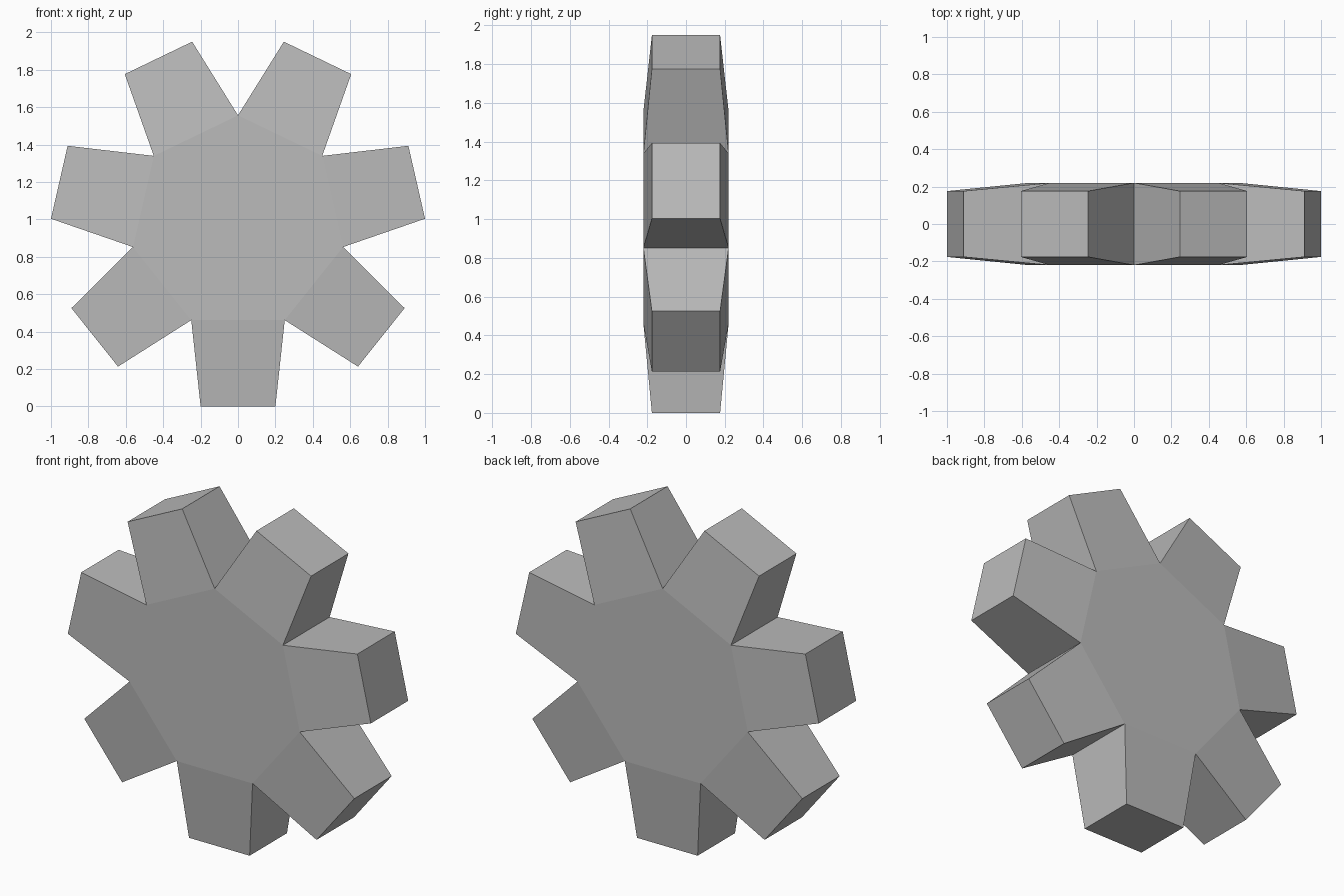
import bpy
import bmesh
from math import sin, cos, pi
from mathutils import Vector

cube = bpy.data.objects.get("Cube")
if cube:
    bpy.data.objects.remove(cube, do_unlink=True)

TEETH = 7
HUB_RADIUS = 0.576
HALF_DEPTH = 0.22
TIP_DISTANCE = 0.98
TIP_SCALE = 0.8
CENTRE_Z = 0.98

# Plain grey material
grey = bpy.data.materials.new("plain_grey")
grey.use_nodes = True
colour = (0.5, 0.5, 0.5, 1.0)
grey.diffuse_color = colour
grey.node_tree.nodes["Principled BSDF"].inputs["Base Color"].default_value = colour

bm = bmesh.new()

# Seven-sided hub, one corner pointing up
angles = [2 * pi * i / TEETH for i in range(TEETH)]
ring = [bm.verts.new((HUB_RADIUS * sin(a), -HALF_DEPTH, HUB_RADIUS * cos(a))) for a in angles]
front = bm.faces.new(ring)
back = bmesh.ops.extrude_face_region(bm, geom=[front], use_keep_orig=True)["geom"]
bmesh.ops.translate(bm, vec=(0, 2 * HALF_DEPTH, 0),
                    verts=[g for g in back if isinstance(g, bmesh.types.BMVert)])
bmesh.ops.recalc_face_normals(bm, faces=bm.faces)

# Tapered teeth pulled out of every rim face
rim = [f for f in bm.faces if abs(f.normal.y) < 0.5]
for tip in bmesh.ops.extrude_discrete_faces(bm, faces=rim)["faces"]:
    middle = tip.calc_center_median()
    outward = Vector((middle.x, 0, middle.z)).normalized()
    for v in tip.verts:
        v.co = outward * TIP_DISTANCE + (v.co - middle) * TIP_SCALE

bmesh.ops.translate(bm, vec=(0, 0, CENTRE_Z), verts=bm.verts)
bmesh.ops.recalc_face_normals(bm, faces=bm.faces)

mesh = bpy.data.meshes.new("gear_wheel")
bm.to_mesh(mesh)
bm.free()
mesh.materials.append(grey)
gear = bpy.data.objects.new("gear_wheel", mesh)
bpy.context.collection.objects.link(gear)
